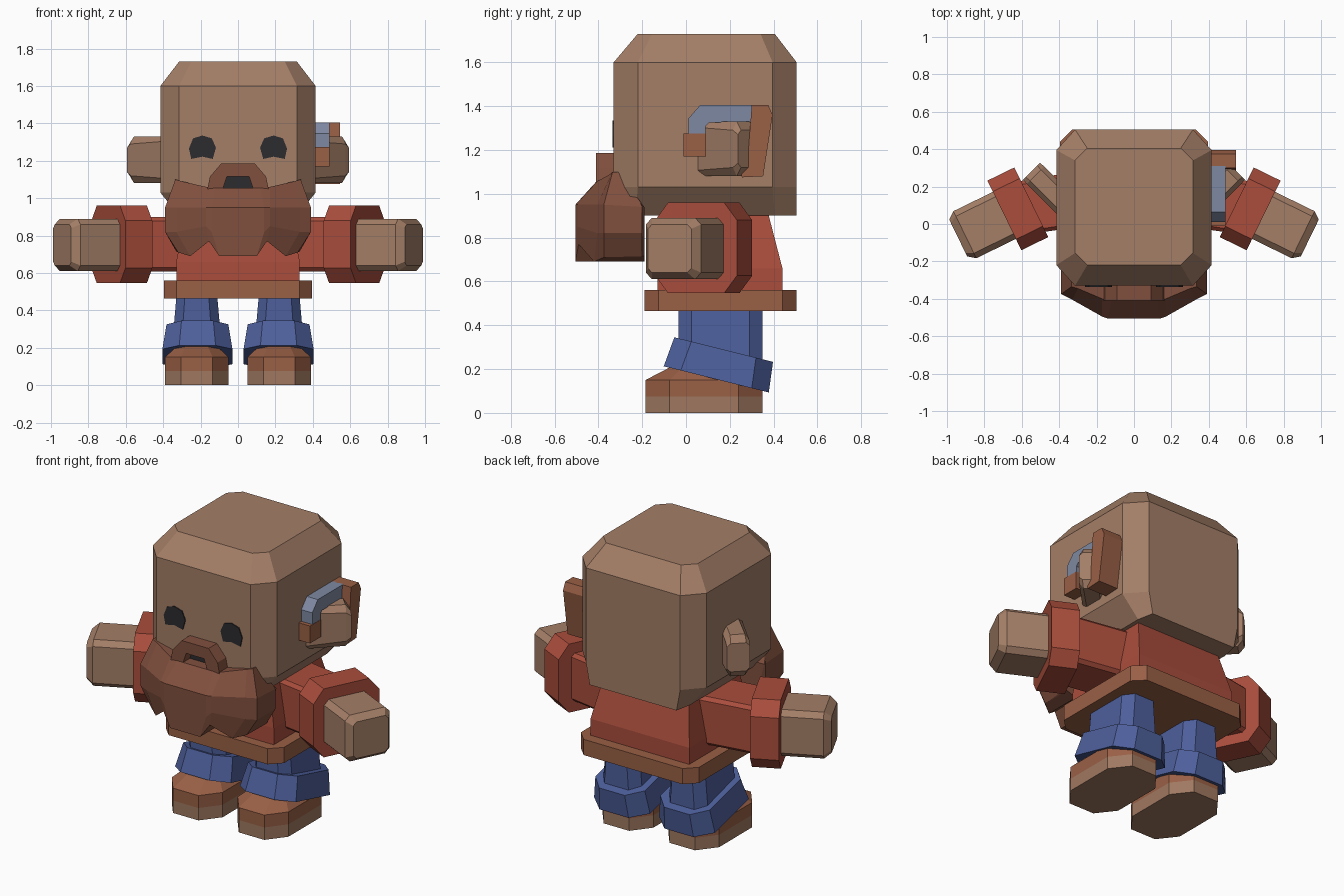
import bpy, bmesh, math
from mathutils import Vector as V

if "Cube" in bpy.data.objects:
    bpy.data.objects.remove(bpy.data.objects["Cube"])

X, Y, Z = V((1, 0, 0)), V((0, 1, 0)), V((0, 0, 1))


def material(name, rgb):
    m = bpy.data.materials.new(name)
    m.diffuse_color = (*rgb, 1)
    m.use_nodes = True
    m.node_tree.nodes["Principled BSDF"].inputs["Base Color"].default_value = m.diffuse_color
    return m


SKIN = material("skin", (.37, .21, .135))
HAIR = material("hair", (.22, .08, .048))
RED = material("shirt_red", (.40, .075, .045))
TRIM = material("trim_brown", (.32, .115, .06))
BLUE = material("trouser_blue", (.075, .115, .33))
STEEL = material("steel", (.21, .25, .36))
TAN = material("sole_tan", (.35, .19, .12))
DARK = material("dark", (.025, .025, .03))


def ring(c, u, v, hu, hv, cu=0.0, cv=None):
    """Rectangle in the u/v plane, with corners cut when cu > 0."""
    cv = cu if cv is None else cv
    pts = [(hu, hv - cv), (hu - cu, hv), (-hu + cu, hv), (-hu, hv - cv),
           (-hu, -hv + cv), (-hu + cu, -hv), (hu - cu, -hv), (hu, -hv + cv)]
    return [V(c) + u * a + v * b for a, b in pts]


def level(x, z, hx, y0, y1, cx, cy=None):
    return ring((x, (y0 + y1) / 2, z), X, Y, hx, (y1 - y0) / 2, cx, cy)


def loft(name, rings, mat, side=1):
    bm = bmesh.new()
    rows = [[bm.verts.new((p[0] * side, p[1], p[2])) for p in r] for r in rings]
    n = len(rows[0])
    for a, b in zip(rows, rows[1:]):
        for i in range(n):
            j = (i + 1) % n
            bm.faces.new((a[i], a[j], b[j], b[i]))
    bm.faces.new(rows[0])
    bm.faces.new(rows[-1])
    bmesh.ops.remove_doubles(bm, verts=bm.verts, dist=0.0005)
    bmesh.ops.recalc_face_normals(bm, faces=bm.faces)
    me = bpy.data.meshes.new(name)
    bm.to_mesh(me)
    bm.free()
    me.materials.append(mat)
    ob = bpy.data.objects.new(name, me)
    bpy.context.collection.objects.link(ob)
    return ob


def slab_x(name, yz, x0, x1, mat):
    loft(name, [[(x, y, z) for y, z in yz] for x in (x0, x1)], mat)


def slab_y(name, xz, y0, y1, mat, side=1):
    loft(name, [[(x, y, z) for x, z in xz] for y in (y0, y1)], mat, side)


# Head: flat front and back run to the bottom, sides tuck in
loft("head", [level(0, .90, .31, -.33, .505, .02, .10),
              level(0, 1.03, .415, -.33, .505, .10, .11),
              level(0, 1.60, .415, -.33, .505, .10, .11),
              level(0, 1.73, .315, -.22, .405, .065)], SKIN)

# Torso and hem
loft("shirt", [level(0, .50, .33, -.13, .44, 0),
               level(0, .66, .33, -.13, .44, 0),
               level(0, .93, .28, -.10, .37, 0)], RED)
loft("shirt_hem", [level(0, z, .395, -.19, .505, .065) for z in (.465, .56)], TRIM)

# Beard: cross-sections across x, mirrored; front points then back points
half = [
    [(.385, -.21, .96), (.39, -.20, .94), (.39, -.20, .82), (.33, -.20, .715)],
    [(.335, -.335, 1.10), (.39, -.375, .95), (.39, -.375, .82), (.32, -.375, .71)],
    [(.30, -.345, 1.09), (.33, -.405, .95), (.33, -.405, .82), (.255, -.42, .69)],
    [(.17, -.40, 1.06), (.17, -.495, .95), (.17, -.495, .85), (.155, -.49, .77)],
    [(.12, -.41, 1.055), (.14, -.505, .95), (.14, -.505, .82), (.10, -.505, .69)],
]
sections = []
for s in half:
    b, t = s[-1], s[0]
    back = [(b[0], -.19, b[2]), (s[1][0], -.19, .94), (t[0], max(t[1], -.31), t[2])]
    sections.append(s + back)
flipped = [[(-x, y, z) for x, y, z in s] for s in reversed(sections)]
loft("beard", sections + flipped, HAIR)

# Moustache arch and mouth
slab_y("moustache", [(-.165, 1.04), (-.15, 1.115), (-.09, 1.185), (.09, 1.185),
                     (.15, 1.115), (.165, 1.04), (.085, 1.04), (.06, 1.115),
                     (-.06, 1.115), (-.085, 1.04)], -.41, -.32, HAIR)
slab_y("mouth", [(-.08, 1.04), (-.08, 1.08), (-.06, 1.115), (.06, 1.115),
                 (.08, 1.08), (.08, 1.04)], -.345, -.32, DARK)

# Parts that repeat on both sides
a = math.radians(26)
ARM, ACROSS = V((math.cos(a), -math.sin(a), 0)), V((math.sin(a), math.cos(a), 0))
CUFF = V((.621, .081, .753))
t = math.radians(-14)
TILT, NORMAL = V((0, math.cos(t), math.sin(t))), V((0, -math.sin(t), math.cos(t)))
e = math.radians(45)
OUT, EAR_W = V((math.cos(e), math.sin(e), 0)), V((-math.sin(e), math.cos(e), 0))
EAR = V((.548, .282, 1.205))

for tag, s in (("right", 1), ("left", -1)):
    # Eye
    slab_y(tag + "_eye", [(.262, 1.265), (.24, 1.32), (.19, 1.335), (.14, 1.32),
                          (.118, 1.27), (.135, 1.21), (.19, 1.222), (.25, 1.21)],
           -.336, -.31, DARK, s)
    # Ear
    loft(tag + "_ear", [ring(EAR - OUT * .30, EAR_W, Z, .066, .125, .025),
                        ring(EAR - OUT * .03, EAR_W, Z, .066, .125, .025, .04),
                        ring(EAR, EAR_W, Z, .064, .085, .02)], SKIN, s)
    # Sleeve, cuff and hand
    loft(tag + "_sleeve", [ring((.20, .15, .755), Y, Z, .15, .145, .02),
                           ring(CUFF, ACROSS, Z, .15, .145, .02)], RED, s)
    loft(tag + "_sleeve_cuff", [ring(CUFF + ARM * d, ACROSS, Z, .207, .207, .065, .08)
                                for d in (-.08, .08)], RED, s)
    hand = CUFF - Z * .003
    loft(tag + "_hand", [ring(hand, ACROSS, Z, .14, .14, .03),
                         ring(hand + ARM * .315, ACROSS, Z, .14, .14, .03),
                         ring(hand + ARM * .355, ACROSS, Z, .11, .11, .02)], SKIN, s)
    # Trouser leg and tilted turn-up
    loft(tag + "_trouser", [level(.22, .18, .135, -.035, .35, .05, .06),
                            level(.22, .50, .107, -.035, .35, .045, .06)], BLUE, s)
    base = V((.217, .155, .221))
    loft(tag + "_trouser_cuff", [ring(base - NORMAL * .07, X, TILT, .187, .247, .09, .08),
                                 ring(base + NORMAL * .07, X, TILT, .165, .232, .08)],
         BLUE, s)
    # Shoe
    loft(tag + "_sole", [level(.22, z, .17, -.185, .35, .085, .11)
                         for z in (0, .075)], TAN, s)
    loft(tag + "_shoe", [level(.22, .075, .17, -.185, .35, .085, .11),
                         level(.22, .15, .17, -.185, .35, .085, .11),
                         level(.22, .225, .09, -.04, .30, .04)], TRIM, s)

# Ear device: front tip, hook over the ear, rear body
slab_x("ear_device_tip", [(-.012, 1.17), (.092, 1.17), (.092, 1.275), (-.012, 1.275)],
       .40, .49, TRIM)
slab_x("ear_device_hook", [(.012, 1.27), (.012, 1.345), (.065, 1.405), (.31, 1.405),
                           (.31, 1.325), (.105, 1.325), (.09, 1.31), (.09, 1.27)],
       .40, .488, STEEL)
slab_x("ear_device_body", [(.30, 1.405), (.375, 1.405), (.395, 1.36), (.352, 1.08),
                           (.255, 1.075), (.25, 1.11), (.285, 1.20)], .40, .545, TRIM)
